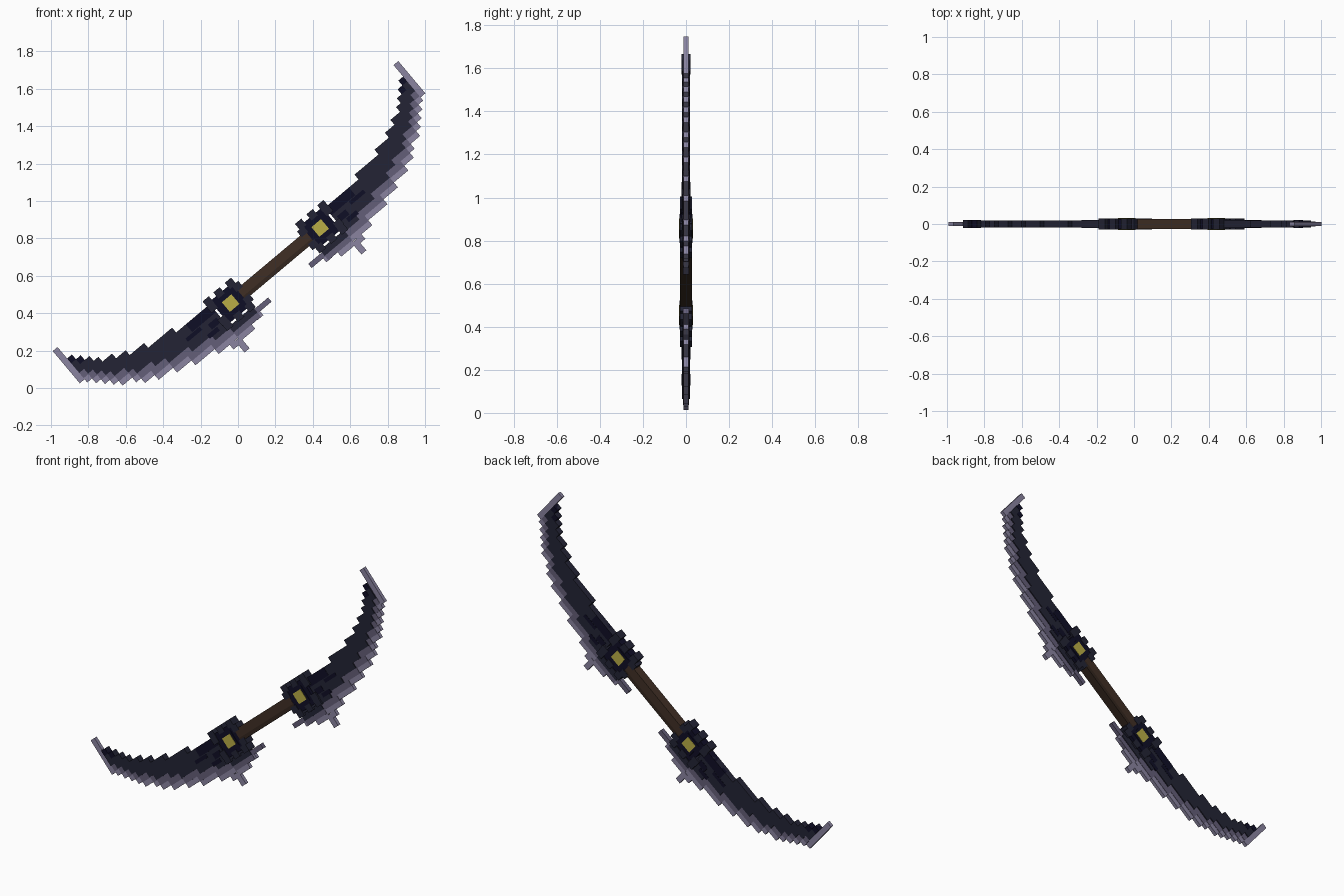
import bpy, bmesh, math
from mathutils import Matrix, Vector

if "Cube" in bpy.data.objects:
    bpy.data.objects.remove(bpy.data.objects["Cube"])

CELL = 0.0335
TILT = math.radians(-40)


def material(name, srgb):
    rgb = [((c / 255 + 0.055) / 1.055) ** 2.4 for c in srgb]
    m = bpy.data.materials.new(name)
    m.use_nodes = True
    m.diffuse_color = (*rgb, 1)
    m.node_tree.nodes["Principled BSDF"].inputs["Base Color"].default_value = (*rgb, 1)
    return m


slate = material("dark slate", (35, 36, 53))
navy = material("deep navy", (15, 14, 38))
steel = material("violet steel", (100, 94, 120))
pale = material("pale steel", (138, 132, 160))
brown = material("brown grip", (64, 47, 37))
dark_brown = material("dark brown grip", (52, 38, 30))
gold = material("yellow gem", (186, 174, 70))


def build(name, boxes, mat):
    """Boxes are (u0, u1, v0, v1, half thickness): u along the grip, v to the cutting edge."""
    bm = bmesh.new()
    for u0, u1, v0, v1, t in boxes:
        size = Vector((abs(u1 - u0), 2 * t, abs(v1 - v0), 1))
        mid = Vector(((u0 + u1) / 2, 0, -(v0 + v1) / 2))
        bmesh.ops.create_cube(bm, size=1, matrix=Matrix.Translation(mid) @ Matrix.Diagonal(size))
    mesh = bpy.data.meshes.new(name)
    bm.to_mesh(mesh)
    bm.free()
    mesh.materials.append(mat)
    ob = bpy.data.objects.new(name, mesh)
    ob.location = (0.2, 0, 0.655)
    ob.rotation_euler.y = TILT
    bpy.context.collection.objects.link(ob)


def curve(points, u):
    """Height of a stepped profile at u, snapped to the block grid."""
    for (a, va), (b, vb) in zip(points, points[1:]):
        if u <= b:
            v = va + (vb - va) * max(0, (u - a) / (b - a))
            return round(v / CELL) * CELL
    return round(points[-1][1] / CELL) * CELL


# Blade profiles: back, border between dark and light, cutting edge
back = [(.40, -.068), (.62, -.081), (.79, -.115), (.94, -.166), (1.06, -.233), (1.16, -.325)]
border = [(.25, .10), (.39, .109), (.48, .09), (.62, .059), (.79, .006),
          (.94, -.056), (1.08, -.152), (1.18, -.255)]
edge = [(.23, .15), (.34, .185), (.49, .165), (.60, .14), (.75, .097), (.91, .026),
        (1.06, -.06), (1.185, -.19)]

blade, shade, inner_edge, rim = [], [], [], []
for i in range(23):
    u0 = .402 + i * CELL
    u1, u = u0 + CELL, u0 + CELL / 2
    b, m, e = curve(back, u), curve(border, u), curve(edge, u)
    blade.append((u0, u1, b, m, .019))
    inner_edge.append((u0, u1, m, e - CELL * .9, .013))
    rim.append((u0, u1, e - CELL * .9, e, .011))
    # Deep blocks along the back near the guard and at the tip
    if i < 5 or i > 20:
        shade.append((u0, u1, b, b + CELL * (1.6 if i < 5 else 1), .0205))
rim.append((1.1725, 1.206, -.415, -.19, .011))
shade += [(.42, .48, .01, .045, .0205), (.45, .52, .05, .075, .0205), (.52, .62, -.01, .012, .0205)]

# Heel of the blade below the guard, with its two barbs
blade += [(.235, .402, .09, .13, .017)]
inner_edge += [(.14, .24, .106, .135, .013), (.235, .402, .13, .16, .013)]
rim += [(.30, .402, .16, .19, .011), (.22, .26, .135, .162, .011),
        (.39, .425, .17, .25, .011), (.425, .46, .16, .20, .011)]

# Guard: square core with notched blocks around it
core = [(.235, .39, -.078, .078, .026)]
blocks = []
for a in (.245, .325, .40):
    for side in (-1, 1):
        blocks.append((a - .022, a + .022, side * .06, side * .103, .029))
for b in (-.045, .045):
    blocks += [(.205, .25, b - .02, b + .02, .029), (.38, .425, b - .02, b + .02, .029)]
collar = [(.265, .36, -.048, .048, .0295)]
gem = [(.279, .346, -.0335, .0335, .0315)]

for label, s in (("upper", 1), ("lower", -1)):
    for part, boxes, mat in (("blade", blade, slate), ("blade_shadow_blocks", shade, navy),
                             ("inner_edge", inner_edge, steel), ("cutting_rim", rim, pale),
                             ("guard_core", core, navy), ("guard_blocks", blocks, slate),
                             ("gem_collar", collar, navy), ("gem", gem, gold)):
        build(f"{label}_{part}", [(s * a, s * b, c, d, t) for a, b, c, d, t in boxes], mat)

# Grip: broad flat bar with a darker underside strip
build("grip", [(-.24, .24, -.037, .015, .027)], brown)
build("grip_strip", [(-.24, .24, .015, .037, .027)], dark_brown)
